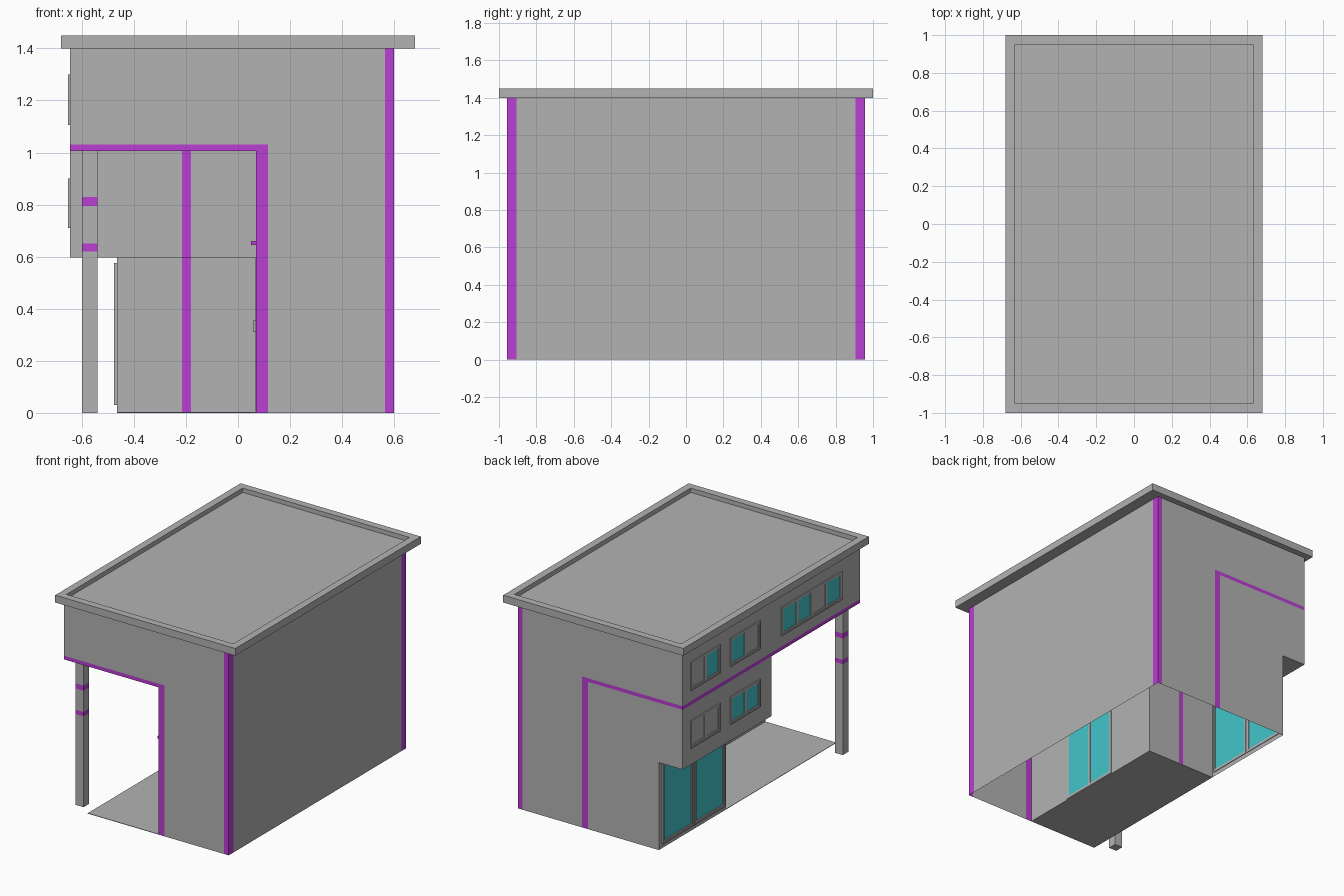
import bpy, bmesh
from mathutils import Vector

if "Cube" in bpy.data.objects:
    bpy.data.objects.remove(bpy.data.objects["Cube"])


def material(name, colour):
    m = bpy.data.materials.new(name)
    m.diffuse_color = colour
    m.use_nodes = True
    m.node_tree.nodes["Principled BSDF"].inputs["Base Color"].default_value = m.diffuse_color
    return m


GREY = material("plain_grey", (0.45, 0.45, 0.45, 1))
TRIM = material("purple_trim", (0.5, 0.05, 0.65, 1))
GLASS = material("teal_glass", (0.055, 0.56, 0.6, 1))


def finish(name, bm, mats=(GREY,)):
    me = bpy.data.meshes.new(name)
    bm.to_mesh(me)
    bm.free()
    for m in mats:
        me.materials.append(m)
    ob = bpy.data.objects.new(name, me)
    bpy.context.collection.objects.link(ob)
    return ob


def add_box(bm, lo, hi):
    verts = bmesh.ops.create_cube(bm, size=1)["verts"]
    lo, hi = Vector(lo), Vector(hi)
    for v in verts:
        v.co = (lo + hi) / 2 + v.co * (hi - lo)


def box(name, lo, hi, mat=GREY):
    bm = bmesh.new()
    add_box(bm, lo, hi)
    return finish(name, bm, [mat])


def inside(rect, u, v):
    return rect[0] < u < rect[1] and rect[2] < v < rect[3]


def panel(name, axis, pos, rect, outward, holes=(), trims=()):
    """Flat sheet across one axis, with rectangular holes and flush purple strips."""
    rects = [rect, *holes, *trims]
    us = sorted({u for r in rects for u in r[:2]})
    vs = sorted({v for r in rects for v in r[2:]})
    bm = bmesh.new()
    grid = {}

    def vert(u, v):
        if (u, v) not in grid:
            co = [u, v]
            co.insert(axis, pos)
            grid[u, v] = bm.verts.new(co)
        return grid[u, v]

    for u0, u1 in zip(us, us[1:]):
        for v0, v1 in zip(vs, vs[1:]):
            c = ((u0 + u1) / 2, (v0 + v1) / 2)
            if any(inside(h, *c) for h in holes):
                continue
            f = bm.faces.new([vert(u0, v0), vert(u1, v0), vert(u1, v1), vert(u0, v1)])
            f.material_index = int(any(inside(t, *c) for t in trims))
            f.normal_update()
            if f.normal[axis] * outward < 0:
                f.normal_flip()
    return finish(name, bm, [GREY, TRIM])


def bars(bm, x0, x1, r, w):
    """Four bars around a rectangle r = (y0, y1, z0, z1)."""
    y0, y1, z0, z1 = r
    add_box(bm, (x0, y0, z0), (x1, y0 + w, z1))
    add_box(bm, (x0, y1 - w, z0), (x1, y1, z1))
    add_box(bm, (x0, y0 + w, z0), (x1, y1 - w, z0 + w))
    add_box(bm, (x0, y0 + w, z1 - w), (x1, y1 - w, z1))


def window(name, x, r, panes, depth=0.008):
    """Framed window; panes lists G (glass) or g (grey) from high y to low y."""
    y0, y1, z0, z1 = r
    bm = bmesh.new()
    w = 0.008
    bars(bm, x - depth, x + 0.004, r, w)
    step = (y1 - y0 - 2 * w) / len(panes)
    sashes = []
    for i, kind in enumerate(panes):
        top = y1 - w - i * step
        s = (top - step, top, z0 + w, z1 - w)
        bars(bm, x - depth * 0.6, x + 0.002, s, 0.012)
        sashes.append((s, kind))
    finish(name + "_frame", bm)
    for i, (s, kind) in enumerate(sashes):
        p = panel(f"{name}_pane_{i}", 0, x, (s[0] + .01, s[1] - .01, s[2] + .01, s[3] - .01), -1)
        p.data.materials[0] = GLASS if kind == "G" else GREY


# Key planes
L, R, Y, TOP, CEIL, MID = -0.645, 0.6, 0.957, 1.4, 1.005, 0.597
LOW, PORCH, STEP = -0.465, 0.07, 0.24

# Front and back walls with the trim line and purple corners
elbow = [(L, 0.115, CEIL, 1.03), (PORCH, 0.115, 0, 1.03), (0.565, R, 0, TOP)]
panel("front_wall", 1, -Y, (L, R, 0, TOP), -1, [(L, PORCH, 0, CEIL)], elbow)
panel("back_wall", 1, Y, (L, R, 0, TOP), 1, [(L, LOW, 0, MID)], elbow)
panel("right_wall", 0, R, (-Y, Y, 0, TOP), 1, [], [(-Y, -0.905, 0, TOP), (0.905, Y, 0, TOP)])

# Left wall of the upper storeys with its windows
wins = [((0.555, 0.875, 1.105, 1.3), "gG"), ((0.125, 0.447, 1.105, 1.3), "Gg"),
        ((-0.755, -0.105, 1.105, 1.3), "GGgG"), ((0.555, 0.875, 0.71, 0.9), "gg"),
        ((0.125, 0.447, 0.71, 0.9), "GG")]
panel("left_upper_wall", 0, L, (-Y, Y, MID, TOP), -1,
      [(-Y, 0, MID, CEIL)] + [r for r, _ in wins], [(-Y, Y, CEIL, 1.03)])
for i, (r, panes) in enumerate(wins):
    window(f"window_{i}", L, r, panes)

# Left ground floor wall with two glass doors
doors = [(0.25, 0.58, 0.03, 0.575), (0.59, 0.925, 0.03, 0.575)]
panel("left_lower_wall", 0, LOW, (STEP, Y, 0, MID), -1, doors)
for i, r in enumerate(doors):
    window(f"glass_door_{i}", LOW, r, "G", 0.011)

# Porch walls, overhang and ceiling
slide = (-0.595, -0.145, 0.005, MID)
panel("porch_side_wall", 0, PORCH, (-Y, STEP, 0, CEIL), -1, [slide])
window("porch_door", PORCH, slide, "GG", 0.002)
panel("porch_back_wall", 1, STEP, (LOW, PORCH, 0, MID), -1, [], [(-0.215, -0.18, 0, MID)])
panel("overhang_front", 1, 0, (L, PORCH, MID, CEIL), -1, [], [(-0.215, -0.18, MID, CEIL)])
panel("overhang_soffit", 2, MID, (L, PORCH, 0, Y), -1, [(LOW, PORCH, STEP, Y)])
panel("porch_ceiling", 2, CEIL, (L, PORCH, -Y, 0), -1)
box("porch_floor", (LOW, -Y, 0), (PORCH, STEP, 0.003))
box("porch_door_handle", (0.057, -0.385, 0.31), (PORCH, -0.365, 0.355))
box("porch_rail", (0.05, -0.94, 0.645), (PORCH, 0, 0.66), TRIM)

# Corner post with two purple bands
levels = [0, 0.62, 0.65, 0.795, 0.83, CEIL]
for i, (z0, z1) in enumerate(zip(levels, levels[1:])):
    box(f"post_section_{i}", (-0.6, -0.895, z0), (-0.54, -0.835, z1), TRIM if i % 2 else GREY)

# Roof slab with a shallow recess inside the rim
bm = bmesh.new()
add_box(bm, (-0.68, -1, TOP), (0.68, 1, 1.45))
bm.normal_update()
top = max(bm.faces, key=lambda f: f.calc_center_median().z)
bmesh.ops.inset_region(bm, faces=[top], thickness=0.05, use_even_offset=True)
ext = bmesh.ops.extrude_discrete_faces(bm, faces=[top])["faces"]
bmesh.ops.translate(bm, vec=(0, 0, -0.03), verts=ext[0].verts[:])
finish("roof", bm)
